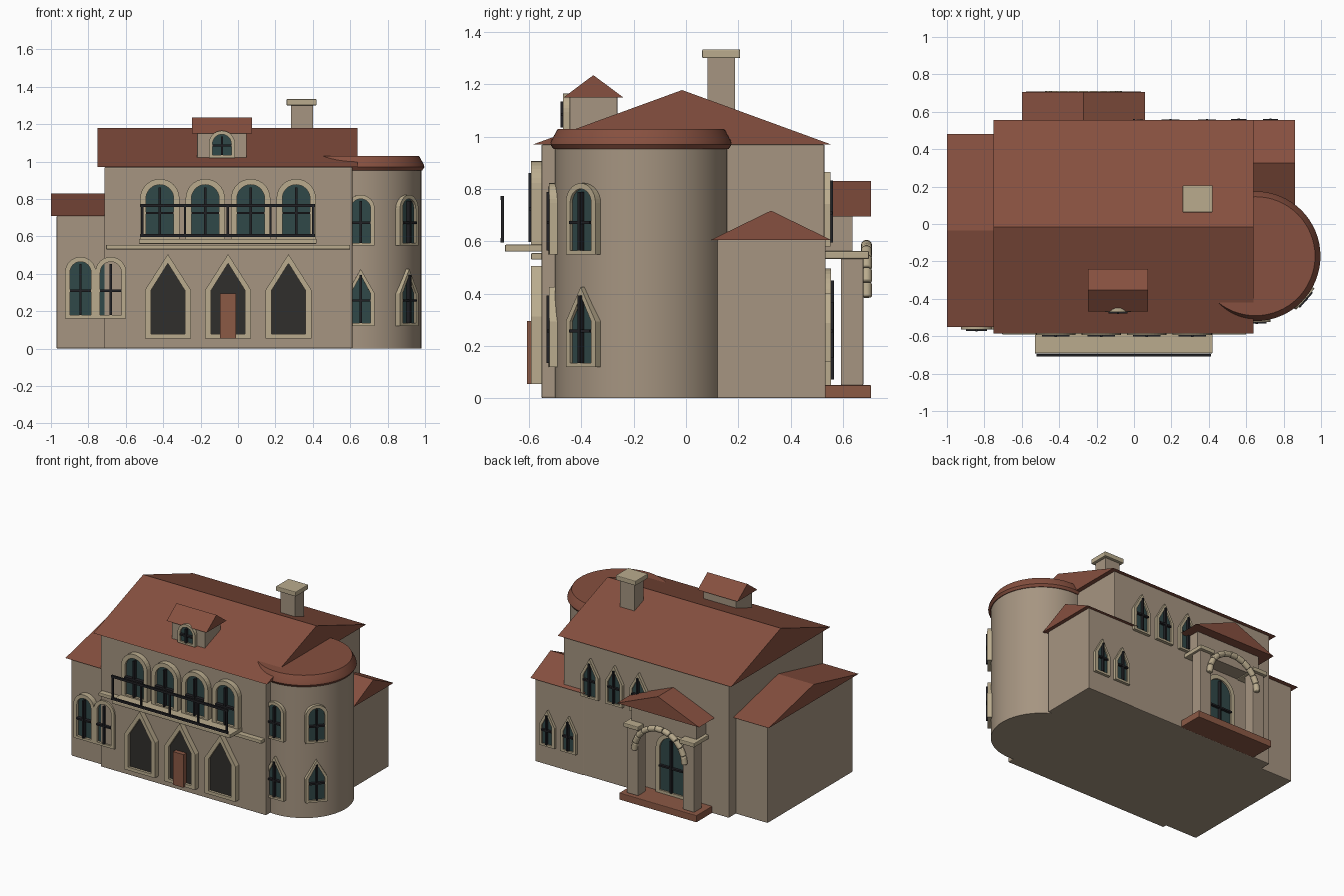
import bpy, bmesh
from math import pi, sin, cos, radians
from mathutils import Matrix, Vector

if "Cube" in bpy.data.objects:
    bpy.data.objects.remove(bpy.data.objects["Cube"])


def material(name, rgb):
    m = bpy.data.materials.new(name)
    m.diffuse_color = (*rgb, 1)
    m.use_nodes = True
    m.node_tree.nodes["Principled BSDF"].inputs["Base Color"].default_value = m.diffuse_color
    return m


WALL = material("plaster", (0.38, 0.30, 0.22))
TRIM = material("stone_trim", (0.49, 0.41, 0.27))
ROOF = material("roof_tile", (0.24, 0.08, 0.05))
GLASS = material("glass", (0.03, 0.065, 0.065))
IRON = material("iron", (0.015, 0.015, 0.018))
DARK = material("dark_opening", (0.03, 0.028, 0.025))
WOOD = material("wood", (0.26, 0.10, 0.06))


def finish(name, bm, mat, matrix=Matrix(), bevel=0, smooth=False):
    bmesh.ops.recalc_face_normals(bm, faces=bm.faces)
    me = bpy.data.meshes.new(name)
    bm.to_mesh(me)
    bm.free()
    ob = bpy.data.objects.new(name, me)
    bpy.context.collection.objects.link(ob)
    ob.matrix_world = matrix
    me.materials.append(mat)
    if bevel:
        mod = ob.modifiers.new("bevel", "BEVEL")
        mod.width, mod.segments = bevel, 2
    if smooth:
        bpy.ops.object.select_all(action='DESELECT')
        ob.select_set(True)
        bpy.context.view_layer.objects.active = ob
        bpy.ops.object.shade_smooth_by_angle(angle=radians(35))
    return ob


def add_box(bm, x0, x1, y0, y1, z0, z1):
    m = Matrix.Translation(((x0 + x1) / 2, (y0 + y1) / 2, (z0 + z1) / 2))
    bmesh.ops.create_cube(bm, size=1, matrix=m @ Matrix.Diagonal((x1 - x0, y1 - y0, z1 - z0, 1)))


def box(name, mat, *dims, bevel=0.0):
    bm = bmesh.new()
    add_box(bm, *dims)
    return finish(name, bm, mat, bevel=bevel)


def gable(name, x0, x1, y0, y1, z0, z1, along_y=False):
    bm = bmesh.new()
    xm, ym = (x0 + x1) / 2, (y0 + y1) / 2
    if along_y:
        ends = [[(x0, y, z0), (x1, y, z0), (xm, y, z1)] for y in (y0, y1)]
    else:
        ends = [[(x, y0, z0), (x, y1, z0), (x, ym, z1)] for x in (x0, x1)]
    a, b = [[bm.verts.new(c) for c in e] for e in ends]
    bm.faces.new(a)
    bm.faces.new(b)
    for i in range(3):
        j = (i + 1) % 3
        bm.faces.new((a[i], a[j], b[j], b[i]))
    return finish(name, bm, ROOF)


def lathe(name, mat, cx, cy, rings, n=64):
    bm = bmesh.new()
    loops = [[bm.verts.new((r * cos(2 * pi * i / n), r * sin(2 * pi * i / n), z)) for i in range(n)]
             for r, z in rings]
    for a, b in zip(loops, loops[1:]):
        for i in range(n):
            bm.faces.new((a[i], a[(i + 1) % n], b[(i + 1) % n], b[i]))
    bm.faces.new(loops[0])
    bm.faces.new(loops[-1])
    return finish(name, bm, mat, Matrix.Translation((cx, cy, 0)), smooth=True)


def outline(w, h, pointed, t=0.0, tb=0.0):
    """Arch outline in x/z, inset by t at the sides and tb at the sill."""
    r = w / 2
    if pointed:
        s = h * 0.57
        return [(-r + t, tb), (r - t, tb), (r - t, s), (0, h - 1.5 * t), (-r + t, s)]
    s = h - r
    arc = [((r - t) * cos(pi * i / 16), s + (r - t) * sin(pi * i / 16)) for i in range(17)]
    return [(-r + t, tb), (r - t, tb)] + arc


def window(name, x, y, z0, z1, w, rot=0, pointed=False, t=0.026, fill=GLASS, bars=True, d=0.04):
    m = Matrix.Translation((x, y, z0)) @ Matrix.Rotation(rot, 4, 'Z')
    h = z1 - z0
    out, inn = outline(w, h, pointed), outline(w, h, pointed, t, t * 0.7)
    n = len(out)
    # surround
    bm = bmesh.new()
    ring = lambda pts, yy: [bm.verts.new((p[0], yy, p[1])) for p in pts]
    loops = [ring(out, 0.01), ring(out, -d), ring(inn, -d), ring(inn, 0.01)]
    for k in range(4):
        a, b = loops[k], loops[(k + 1) % 4]
        for i in range(n):
            j = (i + 1) % n
            bm.faces.new((a[i], a[j], b[j], b[i]))
    finish(name + "_surround", bm, TRIM, m)
    # pane
    bm = bmesh.new()
    bm.faces.new([bm.verts.new((px, -d * 0.55, pz)) for px, pz in inn])
    finish(name + "_pane", bm, fill, m)
    # glazing bars
    if bars:
        bm = bmesh.new()
        hw = w / 2 - t
        zb = h * 0.45
        add_box(bm, -0.006, 0.006, -d - 0.01, -d * 0.5, t * 0.7, h - t * 1.5)
        add_box(bm, -hw, hw, -d - 0.008, -d * 0.5, zb - 0.006, zb + 0.006)
        finish(name + "_bars", bm, IRON, m)


# main house and side wings
box("main_walls", WALL, -0.715, 0.612, -0.553, 0.53, 0, 0.97, bevel=0.006)
gable("main_roof", -0.75, 0.64, -0.585, 0.555, 0.97, 1.178)
box("left_wing_walls", WALL, -0.97, -0.70, -0.525, 0.45, 0, 0.71, bevel=0.006)
gable("left_wing_roof", -1.0, -0.70, -0.55, 0.48, 0.71, 0.83)
box("right_wing_walls", WALL, 0.45, 0.835, 0.12, 0.534, 0, 0.606, bevel=0.004)
gable("right_wing_roof", 0.43, 0.86, 0.095, 0.555, 0.605, 0.717)

# round tower
TX, TY = 0.65, -0.172
lathe("tower_walls", WALL, TX, TY, [(0.33, 0.0), (0.33, 0.965)])
lathe("tower_roof", ROOF, TX, TY, [(0.335, 0.953), (0.347, 0.97), (0.343, 0.985), (0.318, 1.03)])
for i, deg in enumerate((-89, -41)):
    a = radians(deg)
    px, py = TX + 0.322 * cos(a), TY + 0.322 * sin(a)
    window(f"tower_upper_window_{i}", px, py, 0.55, 0.822, 0.15, a + pi / 2, t=0.022, d=0.03)
    window(f"tower_lower_window_{i}", px, py, 0.12, 0.425, 0.15, a + pi / 2, True, t=0.022, d=0.03)

# ground floor openings and upper windows on the front
for i, x in enumerate((-0.375, -0.053, 0.27)):
    window(f"front_opening_{i}", x, -0.553, 0.055, 0.505, 0.247, pointed=True, t=0.033,
           fill=DARK, bars=False)
box("front_door", WOOD, -0.096, -0.012, -0.607, -0.57, 0.055, 0.295)
for i in range(4):
    window(f"front_upper_window_{i}", -0.418 + i * 0.243, -0.553, 0.575, 0.907, 0.21, t=0.031)
for i, x in enumerate((-0.842, -0.68)):
    window(f"left_wing_window_{i}", x, -0.525, 0.16, 0.49, 0.165)

# string course and balcony
box("string_course", TRIM, -0.705, 0.60, -0.592, -0.55, 0.53, 0.555, bevel=0.004)
box("balcony_slab", TRIM, -0.53, 0.42, -0.692, -0.55, 0.56, 0.587, bevel=0.004)
bm = bmesh.new()
for z in (0.604, 0.765):
    add_box(bm, -0.522, 0.412, -0.709, -0.695, z - 0.008, z + 0.008)
for i in range(5):
    x = -0.512 + i * 0.2285
    add_box(bm, x - 0.006, x + 0.006, -0.708, -0.696, 0.596, 0.77)
finish("balcony_railing", bm, IRON)

# dormer
box("dormer_walls", WALL, -0.218, 0.046, -0.445, -0.262, 0.98, 1.152, bevel=0.003)
gable("dormer_roof", -0.245, 0.075, -0.468, -0.24, 1.15, 1.235)
window("dormer_window", -0.086, -0.445, 1.02, 1.165, 0.14, t=0.02, d=0.025)

# chimney
box("chimney_stack", WALL, 0.283, 0.40, 0.083, 0.187, 1.0, 1.30)
box("chimney_cap", TRIM, 0.26, 0.42, 0.062, 0.207, 1.30, 1.334, bevel=0.005)

# back windows and door
for i, x in enumerate((0.0, 0.195, 0.39)):
    window(f"back_upper_window_{i}", x, 0.53, 0.58, 0.865, 0.14, pi, True, t=0.022, d=0.022)
for i, x in enumerate((0.56, 0.73)):
    window(f"right_wing_window_{i}", x, 0.534, 0.14, 0.40, 0.125, pi, True, t=0.022, d=0.02)
window("back_door", -0.27, 0.53, 0.05, 0.495, 0.25, pi, t=0.03, d=0.025)

# back porch
PX = -0.27
box("porch_step", WOOD, PX - 0.31, PX + 0.31, 0.525, 0.708, 0, 0.05, bevel=0.004)
box("porch_lintel", WALL, PX - 0.26, PX + 0.26, 0.525, 0.637, 0.54, 0.697)
gable("porch_roof", PX - 0.33, PX + 0.33, 0.515, 0.707, 0.695, 0.83, along_y=True)
for side, name in ((-1, "left"), (1, "right")):
    cx = PX + side * 0.225
    box(f"porch_column_{name}", WALL, cx - 0.045, cx + 0.045, 0.592, 0.678, 0.05, 0.535, bevel=0.004)
    box(f"porch_capital_{name}", TRIM, cx - 0.06, cx + 0.06, 0.53, 0.70, 0.532, 0.562, bevel=0.005)

# arch stones
bm = bmesh.new()
for i in range(11):
    a = pi * (i + 0.5) / 11
    m = Matrix.Translation((PX + 0.2 * cos(a), 0.69, 0.385 + 0.2 * sin(a))) @ Matrix.Rotation(-a, 4, 'Y')
    bmesh.ops.create_cone(bm, cap_ends=True, segments=14, radius1=0.021, radius2=0.021,
                          depth=0.056, matrix=m)
finish("porch_arch_stones", bm, TRIM, bevel=0.006, smooth=True)
